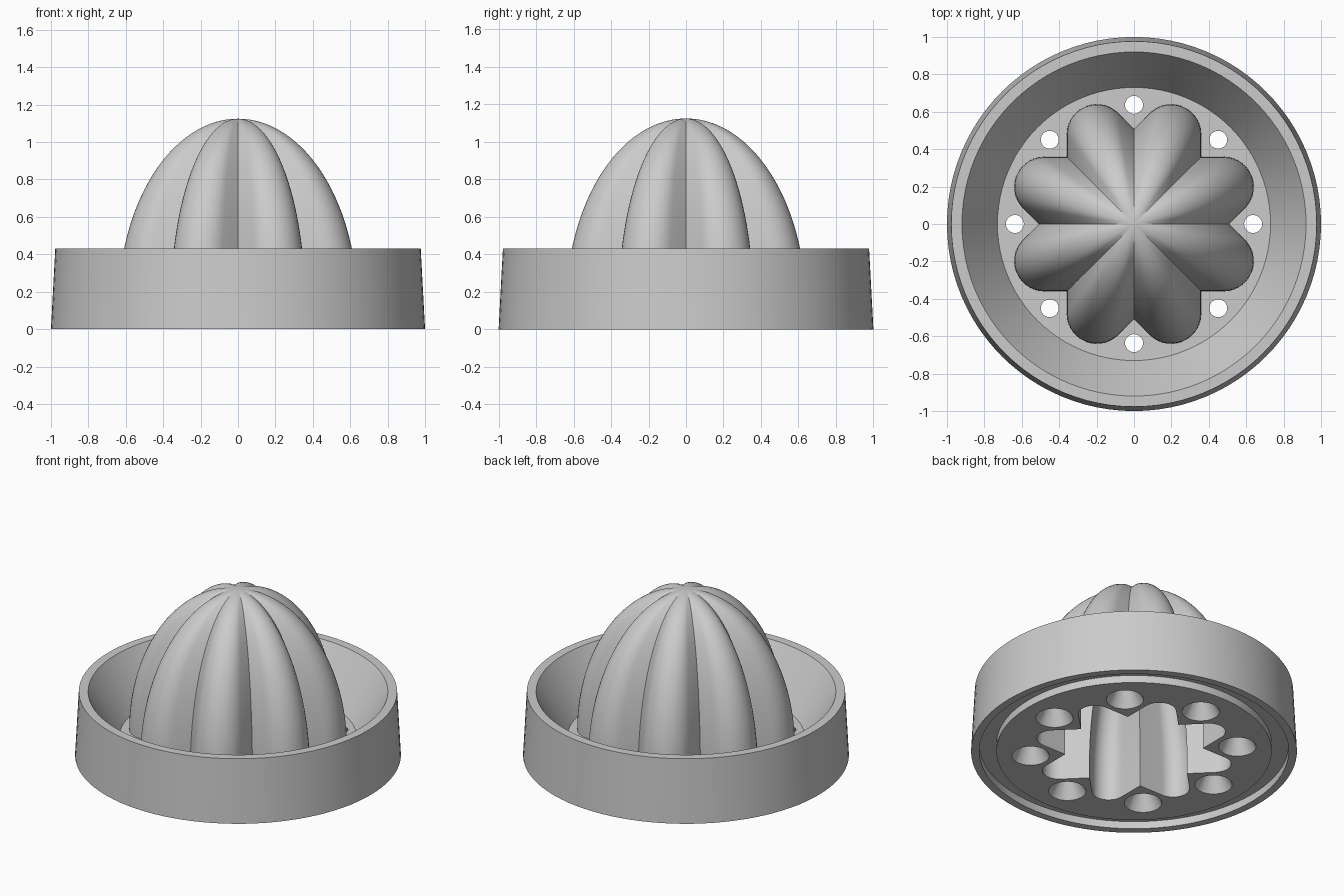
import bpy
import bmesh
from math import sin, cos, pi, sqrt, radians

cube = bpy.data.objects.get("Cube")
if cube:
    bpy.data.objects.remove(cube, do_unlink=True)

FLOOR, TOP = 0.12, 1.125
LOBES = 8

grey = bpy.data.materials.new("light_grey_plastic")
grey.use_nodes = True
grey.diffuse_color = (0.6, 0.6, 0.6, 1)
grey.node_tree.nodes["Principled BSDF"].inputs["Base Color"].default_value = (0.6, 0.6, 0.6, 1)


def loft(name, rings):
    """Skin a stack of rings; a ring of one point closes to a tip."""
    bm = bmesh.new()
    rows = [[bm.verts.new(p) for p in ring] for ring in rings]
    for a, b in zip(rows, rows[1:]):
        n = max(len(a), len(b))
        for i in range(n):
            j = (i + 1) % n
            if len(a) == 1:
                bm.faces.new((a[0], b[j], b[i]))
            elif len(b) == 1:
                bm.faces.new((a[i], a[j], b[0]))
            else:
                bm.faces.new((a[i], a[j], b[j], b[i]))
    for row in (rows[0], rows[-1]):
        if len(row) > 1:
            bm.faces.new(row)
    bmesh.ops.recalc_face_normals(bm, faces=bm.faces)
    mesh = bpy.data.meshes.new(name)
    bm.to_mesh(mesh)
    bm.free()
    mesh.materials.append(grey)
    obj = bpy.data.objects.new(name, mesh)
    bpy.context.collection.objects.link(obj)
    return obj


def circle(r, z, cx=0, cy=0, n=96):
    return [(cx + r * cos(2 * pi * i / n), cy + r * sin(2 * pi * i / n), z) for i in range(n)]


def flower(inset, scale, z, steps=14):
    """Rounded lobes meeting in sharp square valleys."""
    pts = []
    rho, valley = 0.162 - inset, (0.36 - inset) * sqrt(2)
    for k in range(LOBES):
        start = 2 * pi * k / LOBES
        axis = start + pi / LOBES
        pts.append((valley * cos(start), valley * sin(start)))
        for s in range(steps + 1):
            a = axis + radians(-67.5 + 135 * s / steps)
            pts.append((0.518 * cos(axis) + rho * cos(a), 0.518 * sin(axis) + rho * sin(a)))
    return [(x * scale, y * scale, z) for x, y in pts]


def dome(inset, top, steps=28):
    """Elliptical dome of flower sections, rising from the dish floor."""
    rings = []
    for s in range(steps):
        t = pi / 2 * s / steps
        rings.append(flower(inset, cos(t), FLOOR + (top - FLOOR) * sin(t)))
    return rings + [[(0, 0, top)]]


def cut(obj, cutters):
    for c in cutters:
        mod = obj.modifiers.new("cut", 'BOOLEAN')
        mod.operation, mod.solver, mod.object = 'DIFFERENCE', 'EXACT', c
    graph = bpy.context.evaluated_depsgraph_get()
    mesh = bpy.data.meshes.new_from_object(obj.evaluated_get(graph))
    obj.modifiers.clear()
    obj.data = mesh


# Dish: foot groove, outer wall, rim, sloped bowl and floor
profile = [(0.845, 0), (0.845, 0.05), (0.95, 0.05), (0.95, 0), (1, 0),
           (0.977, 0.43), (0.92, 0.43), (0.73, FLOOR)]
dish = loft("dish", [circle(r, z) for r, z in profile])

# Fluted reamer
reamer = loft("reamer", dome(0, TOP))

# Hollow under the reamer, and flared drain holes
cavity = loft("cavity_cutter", [flower(0.06, 1, -0.1)] + dome(0.06, TOP - 0.06))
holes = []
for k in range(LOBES):
    a = 2 * pi * k / LOBES
    x, y = 0.637 * cos(a), 0.637 * sin(a)
    # the flare is extended a little past both floor faces
    holes.append(loft("hole_cutter", [circle(0.115 + 0.0056, -0.01, x, y, 32),
                                      circle(0.048 - 0.0056, FLOOR + 0.01, x, y, 32)]))

cut(dish, [cavity] + holes)
cut(reamer, [cavity])
for c in [cavity] + holes:
    bpy.data.objects.remove(c, do_unlink=True)

# Smooth shading with crisp edges
bpy.ops.object.select_all(action='DESELECT')
for obj in (dish, reamer):
    obj.select_set(True)
bpy.context.view_layer.objects.active = dish
bpy.ops.object.shade_smooth_by_angle(angle=radians(30))
